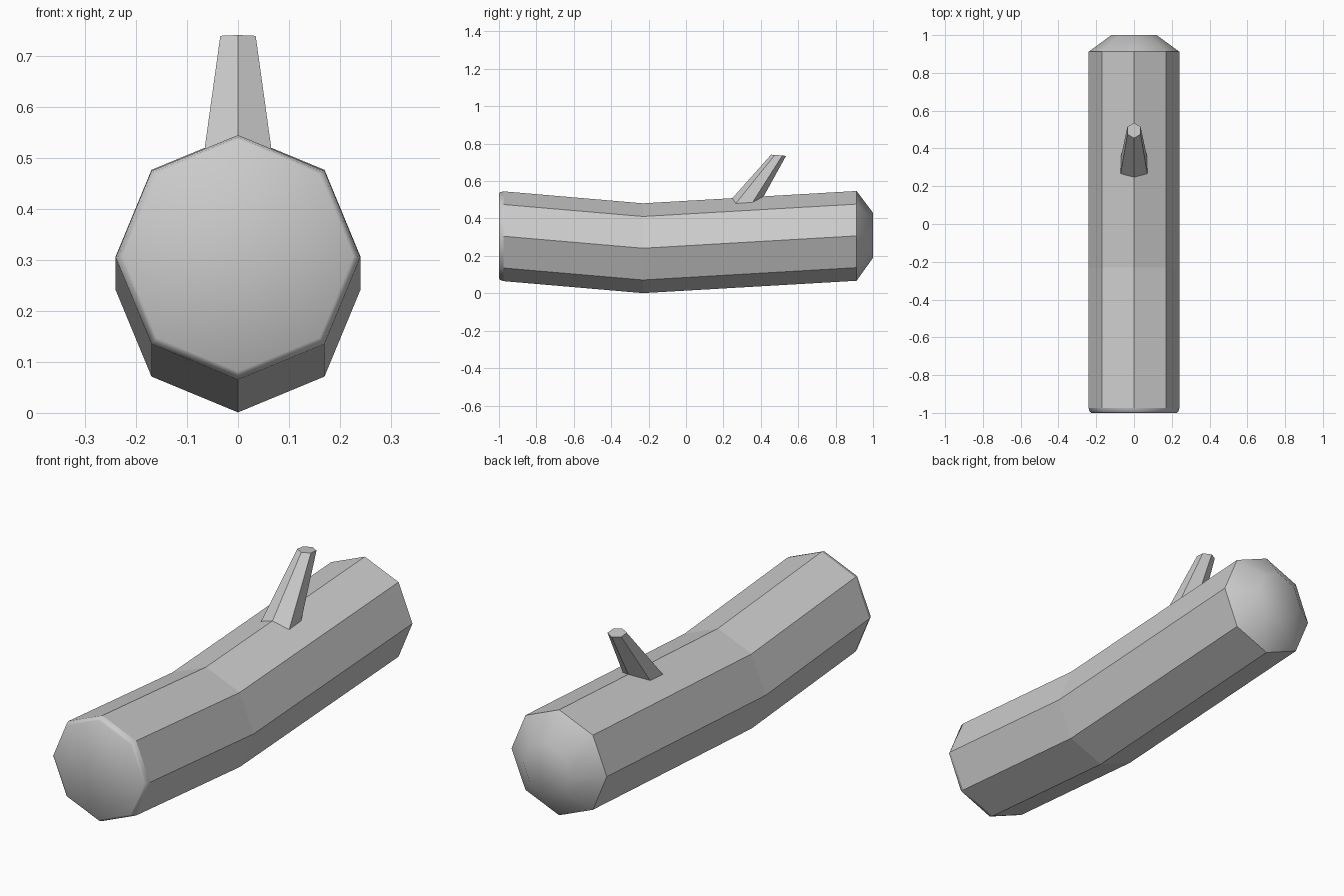
import bpy, bmesh
from math import sin, cos, tau
from mathutils import Vector

if "Cube" in bpy.data.objects:
    bpy.data.objects.remove(bpy.data.objects["Cube"])


def loft(name, rings, sides, tilt=0.0, smooth_spans=()):
    """Skin polygon rings (centre, radius); smooth_spans are rounded end spans."""
    bm = bmesh.new()
    loops = []
    for i, ((y, z), r, upright) in enumerate(rings):
        loop = []
        for k in range(sides):
            a = tau * k / sides + tau / 4
            u, v = r * cos(a), r * sin(a)
            loop.append(bm.verts.new((u, y, z + v) if upright
                                     else (u, y + v, z - tilt * v)))
        loops.append(loop)
    spans = len(loops) - 1
    for i in range(spans):
        for k in range(sides):
            n = (k + 1) % sides
            f = bm.faces.new((loops[i][k], loops[i][n], loops[i + 1][n], loops[i + 1][k]))
            f.smooth = i in smooth_spans
    for loop, span in ((loops[0], 0), (loops[-1], spans - 1)):
        f = bm.faces.new(loop)
        f.smooth = span in smooth_spans
    bmesh.ops.recalc_face_normals(bm, faces=bm.faces)
    # keep the rim between rounded ends and flat sides crisp
    for e in bm.edges:
        if len({f.smooth for f in e.link_faces}) > 1:
            e.smooth = False
    me = bpy.data.meshes.new(name)
    bm.to_mesh(me)
    bm.free()
    ob = bpy.data.objects.new(name, me)
    bpy.context.collection.objects.link(ob)
    return ob


# Bent eight-sided log: bevelled front end, domed back end
loft("log", [
    ((-1.0, 0.307), 0.226, True),
    ((-0.993, 0.306), 0.235, True),
    ((-0.975, 0.305), 0.24, True),
    ((-0.23, 0.241), 0.24, True),
    ((0.912, 0.307), 0.24, True),
    ((1.0, 0.31), 0.12, True),
], 8, smooth_spans=(0, 1, 4))

# Tapered six-sided branch stub leaning back, rooted inside the log
tip, base = Vector((0.495, 0.738)), Vector((0.333, 0.513))
root = base + (base - tip) * 0.28
loft("branch_stub", [
    (root, 0.086, False),
    (tip, 0.04, False),
], 6, tilt=0.08)
